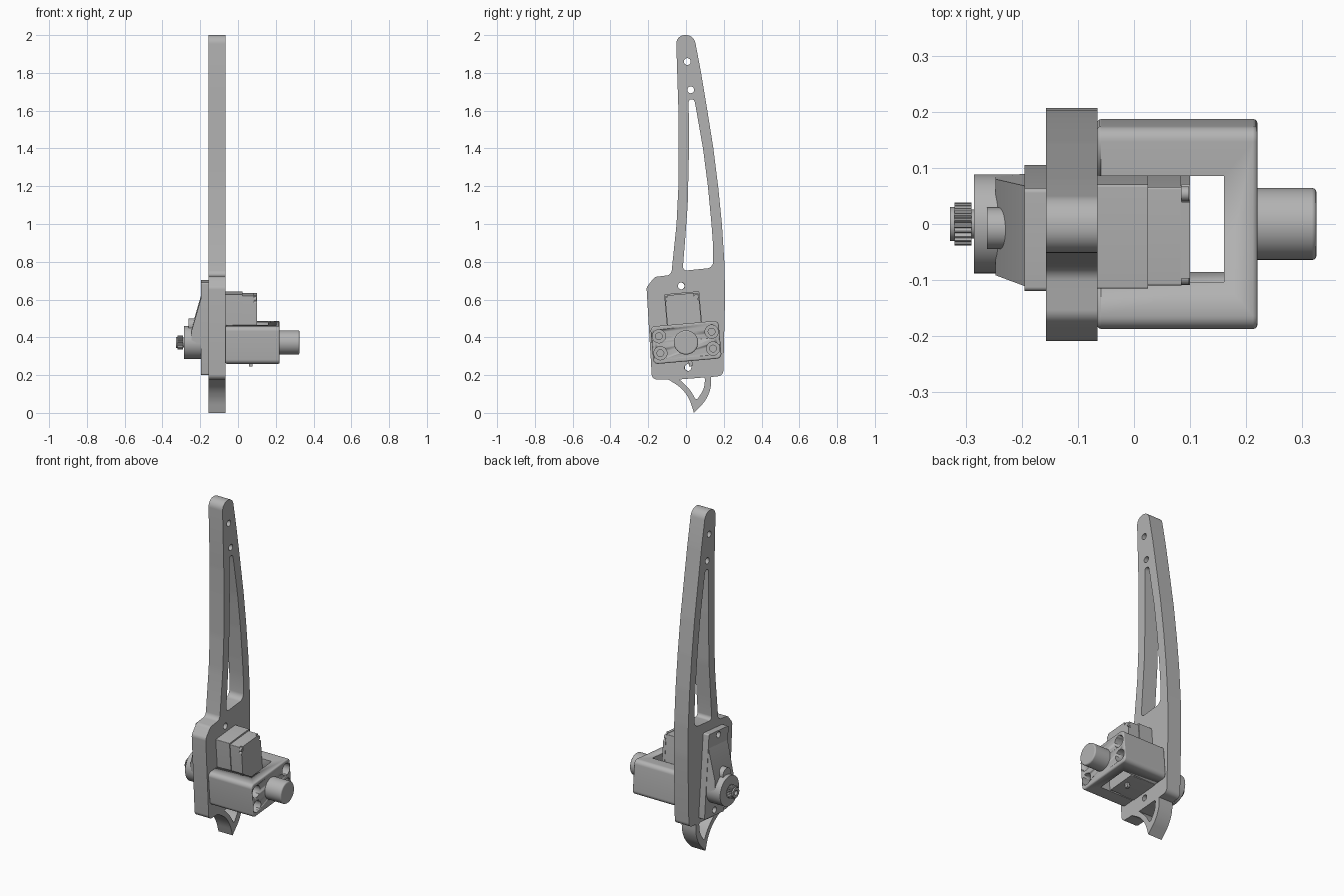
import bpy, bmesh
from math import cos, sin, tan, pi, radians
from mathutils import Matrix, Vector

if "Cube" in bpy.data.objects:
    bpy.data.objects.remove(bpy.data.objects["Cube"])

grey = bpy.data.materials.new("plain_grey")
grey.use_nodes = True
grey.diffuse_color = (0.45, 0.45, 0.45, 1)
grey.node_tree.nodes["Principled BSDF"].inputs["Base Color"].default_value = (0.45, 0.45, 0.45, 1)

# Profiles lie in (y, z) and are extruded along x
SIDE = Matrix(((0, 0, 1, 0), (1, 0, 0, 0), (0, 1, 0, 0), (0, 0, 0, 1)))
# Motor and bracket share a frame tilted about the pivot
PIVOT = Matrix.Translation((0, 0, 0.373)) @ Matrix.Rotation(radians(5), 4, 'X')


def rounded(points, steps=8):
    """Fillet every corner of a closed outline given as (y, z, radius)."""
    out = []
    for i, (y, z, r) in enumerate(points):
        p = Vector((y, z))
        a = Vector(points[i - 1][:2]) - p
        b = Vector(points[(i + 1) % len(points)][:2]) - p
        half = a.angle(b) / 2
        if r == 0 or half > 1.565:
            out.append(p)
            continue
        reach = min(r / tan(half), a.length * 0.49, b.length * 0.49)
        r = reach * tan(half)
        centre = p + (a.normalized() + b.normalized()).normalized() * (r / sin(half))
        start = p + a.normalized() * reach - centre
        end = p + b.normalized() * reach - centre
        turn = start.angle_signed(end)
        for k in range(steps + 1):
            t = -turn * k / steps
            out.append(centre + Vector((start.x * cos(t) - start.y * sin(t),
                                        start.x * sin(t) + start.y * cos(t))))
    return out


def circle(y, z, r, n=32):
    return [Vector((y + r * cos(2 * pi * k / n), z + r * sin(2 * pi * k / n))) for k in range(n)]


def rect(y0, y1, z0, z1, r=0.0):
    return rounded([(y0, z0, r), (y1, z0, r), (y1, z1, r), (y0, z1, r)])


def finish(name, mesh, frame):
    mesh.transform(frame)
    mesh.materials.clear()
    mesh.materials.append(grey)
    obj = bpy.data.objects.new(name, mesh)
    bpy.context.collection.objects.link(obj)
    return obj


def extrude(name, x0, x1, loops, frame=PIVOT, bevel=0):
    """Fill an outline with holes and extrude it from x0 to x1."""
    curve = bpy.data.curves.new(name + "_profile", 'CURVE')
    curve.dimensions, curve.fill_mode = '2D', 'BOTH'
    curve.extrude = (x1 - x0) / 2
    for loop in loops:
        spline = curve.splines.new('POLY')
        spline.points.add(len(loop) - 1)
        for point, co in zip(spline.points, loop):
            point.co = (co.x, co.y, 0, 1)
        spline.use_cyclic_u = True
    temp = bpy.data.objects.new(name + "_profile", curve)
    bpy.context.collection.objects.link(temp)
    graph = bpy.context.evaluated_depsgraph_get()
    mesh = bpy.data.meshes.new_from_object(temp.evaluated_get(graph))
    bpy.data.objects.remove(temp)
    bm = bmesh.new()
    bm.from_mesh(mesh)
    bmesh.ops.remove_doubles(bm, verts=bm.verts, dist=1e-5)
    bmesh.ops.dissolve_limit(bm, angle_limit=0.001, verts=bm.verts, edges=bm.edges)
    bmesh.ops.recalc_face_normals(bm, faces=bm.faces)
    bm.to_mesh(mesh)
    bm.free()
    obj = finish(name, mesh, frame @ Matrix.Translation(((x0 + x1) / 2, 0, 0)) @ SIDE)
    if bevel:
        mod = obj.modifiers.new("soft_edges", 'BEVEL')
        mod.width, mod.segments, mod.angle_limit = bevel, 3, radians(60)
    return obj


def cut(target, cutter):
    mod = target.modifiers.new("cut", 'BOOLEAN')
    mod.operation, mod.object, mod.solver = 'DIFFERENCE', cutter, 'EXACT'
    cutter.hide_render = True
    cutter.hide_set(True)
    cutter.display_type = 'WIRE'


# Long leg plate with body and claw foot
leg = rounded([
    (-0.053, 2.0, .052), (-0.04, 1.6, 1), (-0.04, 1.2, 1), (-0.05, 1.0, 1),
    (-0.078, 0.73, .03), (-0.165, 0.72, .03), (-0.209, 0.665, .03),
    (-0.18, 0.175, .03), (-0.095, 0.178, .03), (-0.02, 0.13, .2), (0.02, 0.07, .2),
    (0.042, 0, 0), (0.105, 0.065, .2), (0.132, 0.13, .2), (0.133, 0.19, 0),
    (0.197, 0.197, .03), (0.207, 0.62, 1), (0.203, 0.8, 1), (0.19, 1.0, 1),
    (0.17, 1.2, 1), (0.145, 1.4, 1), (0.113, 1.6, 1), (0.08, 1.8, 1), (0.042, 2.0, .05)])
slot = rounded([
    (0.014, 1.66, .02), (0.016, 1.4, 1), (0.009, 1.1, 1), (-0.006, 0.9, 1),
    (-0.018, 0.752, .02), (0.143, 0.768, .035), (0.144, 0.88, 1), (0.135, 1.0, 1),
    (0.116, 1.2, 1), (0.09, 1.4, 1), (0.055, 1.6, 1), (0.044, 1.66, .02)])
claw_gap = rounded([
    (-0.035, 0.177, 0), (0.02, 0.125, .2), (0.055, 0.065, .01),
    (0.095, 0.125, .1), (0.102, 0.188, .01)])
pin_holes = [circle(y, z, .018) for y, z in
             ((0.007, 1.86), (0.025, 1.71), (-0.025, 0.672), (0.01, 0.24))]
extrude("leg_plate", -0.157, -0.065, [leg, slot, claw_gap] + pin_holes, Matrix())

# Bracket around the motor, with window and counterbored bolt holes
bracket = extrude("bracket", -0.066, 0.22, [rect(-.181, .181, -.1, .1, .025)], bevel=.007)
cut(bracket, extrude("bracket_window_cutter", -0.1, 0.16, [rect(-.095, .095, -.2, .2)]))
for side in (-1, 1):
    for level in (-1, 1):
        y, z = side * .14, level * .045
        cut(bracket, extrude("counterbore_cutter", 0.17, 0.3, [circle(y, z, .035)]))
        cut(bracket, extrude("bolt_hole_cutter", -0.03, 0.2, [circle(y, z, .018)]))
extrude("pivot_boss", 0.21, 0.325, [circle(0, 0, .064, 48)], bevel=.007)

# Motor case
extrude("motor_case", -0.19, 0.085, [rect(-.088, .088, -.1, .255, .004)])
extrude("motor_collar", -0.07, 0.025, [rect(-.093, .093, -.1, .264, .004)])
extrude("motor_end_cap", 0.083, 0.1, [rounded([
    (-.09, -.1, .005), (.09, -.1, .005), (.09, .215, .005), (.062, .235, .02),
    (.062, .257, 0), (-.075, .257, 0), (-.075, .235, .01), (-.09, .22, .005)])])
for side in (-1, 1):
    extrude("cap_screw", 0.083, 0.098, [circle(side * .075, .237, .013, 20)])
extrude("wire_stub", 0.058, 0.076, [rect(.005, .024, -.128, -.09)])

# Mounting flange with screw holes
extrude("mounting_flange", -0.195, -0.155, [
    rect(-.092, .092, -.165, .325, .008), circle(0, .3, .018), circle(0, -.133, .018)])

# Sloped gear cover
bm = bmesh.new()
bmesh.ops.create_cube(bm, size=1)
for v in bm.verts:
    outer, upper = v.co.x < 0, v.co.z > 0
    v.co.x = -0.247 if outer else -0.19
    v.co.y = (.086 if outer else .09) * (1 if v.co.y > 0 else -1)
    v.co.z = (.065 if outer else .262) if upper else 0
cover_mesh = bpy.data.meshes.new("gear_cover")
bm.to_mesh(cover_mesh)
bm.free()
finish("gear_cover", cover_mesh, PIVOT)
extrude("gear_housing", -0.285, -0.19, [circle(0, 0, .088, 64)])
extrude("idler_bump", -0.262, -0.2, [circle(0, .09, .037)])

# Output shaft and toothed spline
extrude("output_shaft", -0.3, -0.28, [circle(0, 0, .026)])
teeth = 22
spline = [Vector((r * cos(a), r * sin(a))) for k in range(teeth)
          for r, a in ((.032, 2 * pi * k / teeth), (.038, 2 * pi * (k + .35) / teeth),
                       (.038, 2 * pi * (k + .65) / teeth))]
extrude("output_spline", -0.32, -0.29, [spline, circle(0, 0, .014, 24)])
extrude("spline_tip", -0.328, -0.318, [circle(0, 0, .03), circle(0, 0, .014, 24)])

# Smooth round surfaces, keep hard edges
bpy.ops.object.select_all(action='DESELECT')
for obj in bpy.context.collection.objects:
    if obj.type == 'MESH' and not obj.hide_render:
        obj.select_set(True)
        bpy.context.view_layer.objects.active = obj
bpy.ops.object.shade_smooth_by_angle(angle=radians(30))
